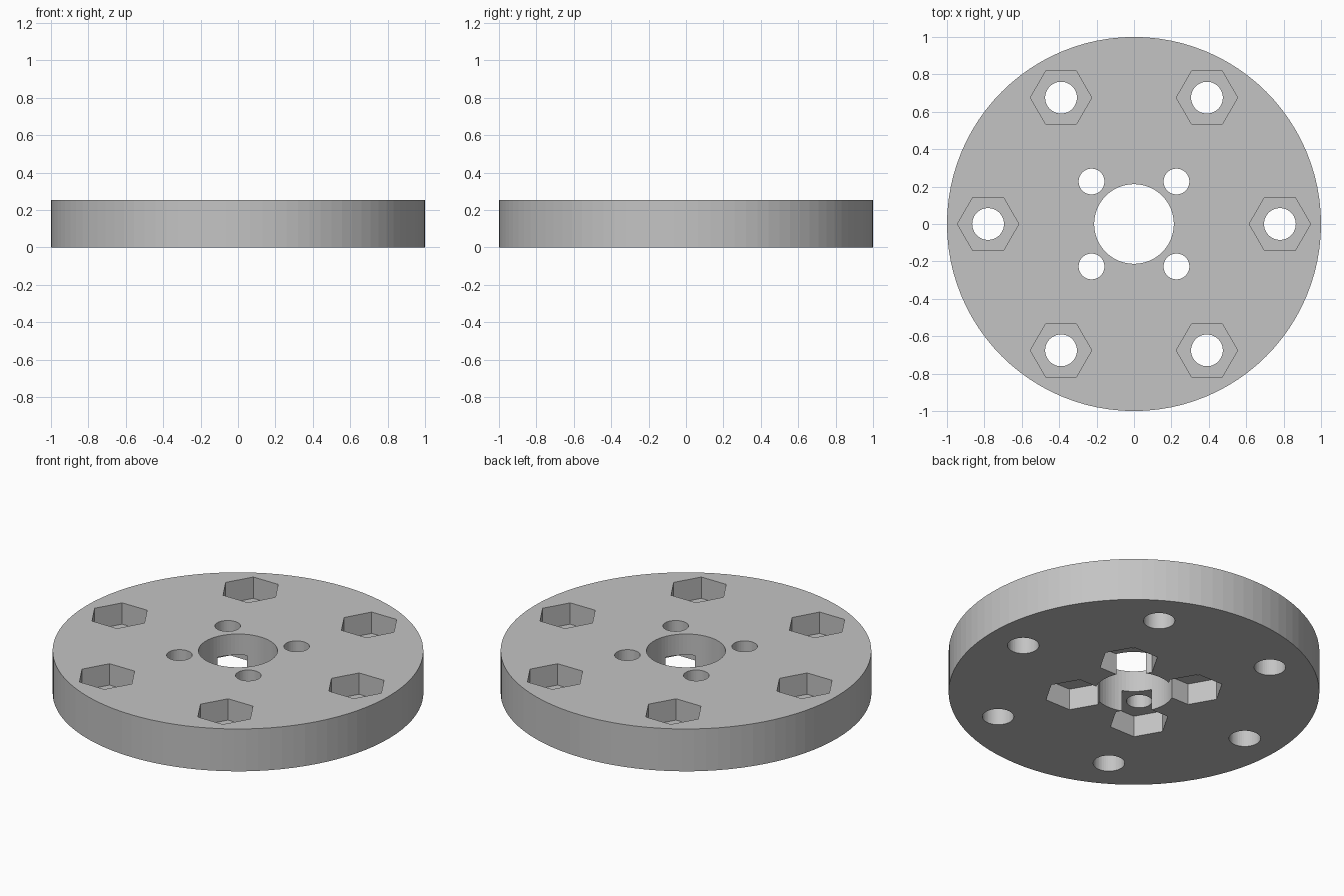
import bpy
import math

if "Cube" in bpy.data.objects:
    bpy.data.objects.remove(bpy.data.objects["Cube"])

HEIGHT = 0.252       # plate thickness
POCKET = 0.127       # nut pocket depth
HEX_R = 0.164        # nut pocket corner radius

grey = bpy.data.materials.new("light grey")
grey.diffuse_color = (0.55, 0.55, 0.55, 1)
grey.use_nodes = True
grey.node_tree.nodes["Principled BSDF"].inputs["Base Color"].default_value = grey.diffuse_color


def cylinder(name, sides, radius, x, y, z0, z1):
    """Upright prism between two heights, first corner pointing along +x."""
    bpy.ops.mesh.primitive_cylinder_add(
        vertices=sides, radius=radius, depth=z1 - z0,
        location=(x, y, (z0 + z1) / 2))
    obj = bpy.context.object
    obj.name = name
    # rotate hexagons so their points lie on the x axis
    if sides == 6:
        obj.rotation_euler.z = math.radians(30)
    obj.data.materials.append(grey)
    return obj


def cut(target, cutter):
    """Subtract the cutter from the target and remove it."""
    mod = target.modifiers.new("cut", 'BOOLEAN')
    mod.operation = 'DIFFERENCE'
    mod.solver = 'EXACT'
    mod.object = cutter
    bpy.context.view_layer.objects.active = target
    bpy.ops.object.modifier_apply(modifier=mod.name)
    bpy.data.objects.remove(cutter, do_unlink=True)


# Round plate
plate = cylinder("round_plate", 96, 1.0, 0, 0, 0, HEIGHT)

# Central bore
cut(plate, cylinder("bore", 64, 0.213, 0, 0, -0.1, HEIGHT + 0.1))

# Six outer bolt holes with nut pockets on the top
for i in range(6):
    a = math.radians(60 * i)
    x, y = 0.78 * math.cos(a), 0.78 * math.sin(a)
    cut(plate, cylinder("outer_hole", 48, 0.085, x, y, -0.1, HEIGHT + 0.1))
    cut(plate, cylinder("outer_pocket", 6, HEX_R, x, y,
                        HEIGHT - POCKET, HEIGHT + 0.1))

# Four inner bolt holes with nut pockets underneath, opening into the bore
for sx in (-1, 1):
    for sy in (-1, 1):
        x, y = 0.227 * sx, 0.227 * sy
        cut(plate, cylinder("inner_hole", 48, 0.069, x, y, -0.1, HEIGHT + 0.1))
        cut(plate, cylinder("inner_pocket", 6, HEX_R, x, y, -0.1, POCKET))
